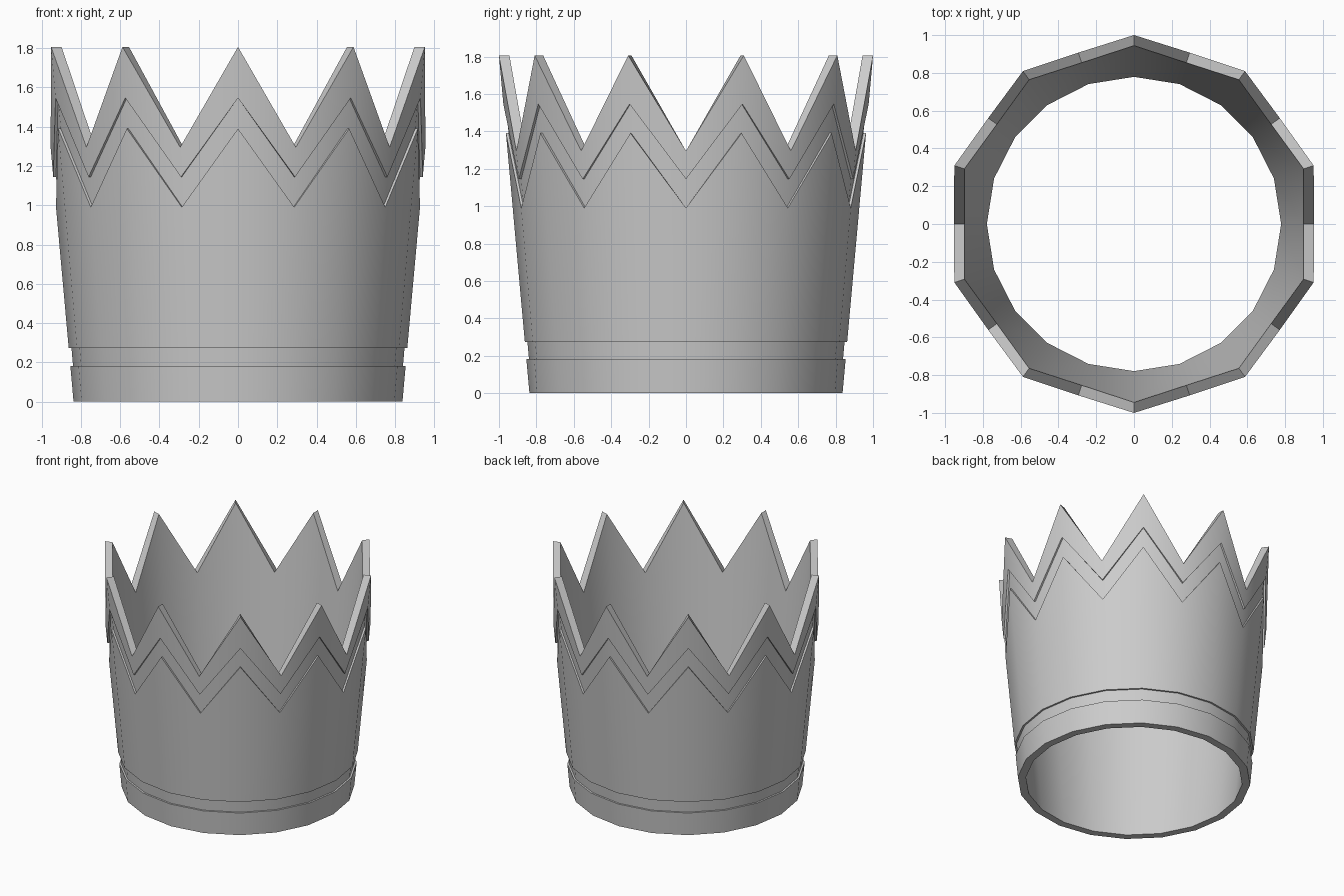
import bpy, bmesh
from math import cos, sin, pi

if "Cube" in bpy.data.objects:
    bpy.data.objects.remove(bpy.data.objects["Cube"])

SIDES = 20       # ten points and ten notches, alternating
GROOVE = 0.014   # depth of the recessed bands


def outer(z):
    return 0.837 + 0.0903 * z


def inner(z):
    return 0.779 + 0.0915 * z


# Closed wall section: (radius function, inset, height at notch, height at point)
section = [
    (outer, 0, 0, 0),                  # plain base band
    (outer, 0, 0.183, 0.183),
    (outer, GROOVE, 0.183, 0.183),     # lower groove
    (outer, GROOVE, 0.274, 0.274),
    (outer, 0, 0.274, 0.274),          # main body up to zigzag edge
    (outer, 0, 0.99, 1.39),
    (outer, GROOVE, 0.99, 1.39),       # zigzag groove
    (outer, GROOVE, 1.144, 1.546),
    (outer, 0, 1.144, 1.546),          # zigzag rim
    (outer, 0, 1.295, 1.806),
    (inner, 0, 1.295, 1.806),          # inside wall
    (inner, 0, 0, 0),
]

# Crown wall: sweep the section round, alternating notch and point heights
bm = bmesh.new()
columns = []
for i in range(SIDES):
    a = 2 * pi * i / SIDES
    col = []
    for radius, inset, z_notch, z_point in section:
        z = z_point if i % 2 else z_notch
        r = radius(z) - inset
        col.append(bm.verts.new((r * cos(a), r * sin(a), z)))
    columns.append(col)

n = len(section)
for i in range(SIDES):
    a, b = columns[i], columns[(i + 1) % SIDES]
    for j in range(n):
        k = (j + 1) % n
        bm.faces.new((a[j], b[j], b[k], a[k]))
bmesh.ops.recalc_face_normals(bm, faces=bm.faces)

mesh = bpy.data.meshes.new("crown")
bm.to_mesh(mesh)
bm.free()
crown = bpy.data.objects.new("crown", mesh)
bpy.context.collection.objects.link(crown)

# Smooth walls, sharp steps and rims
bpy.context.view_layer.objects.active = crown
crown.select_set(True)
bpy.ops.object.shade_smooth_by_angle(angle=pi / 6)
